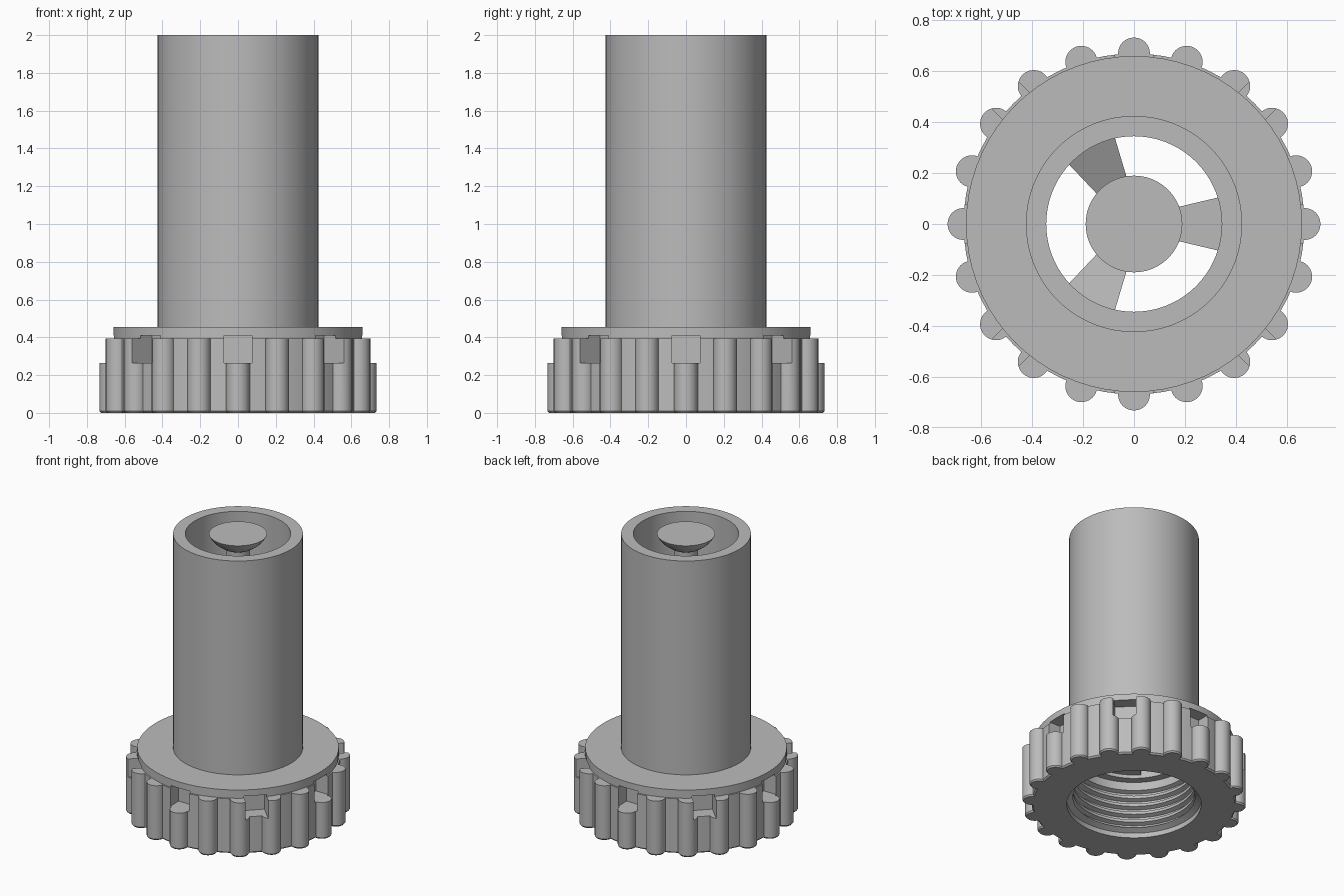
import bpy, bmesh
from math import cos, sin, pi, radians
from mathutils import Matrix, Vector

if "Cube" in bpy.data.objects:
    bpy.data.objects.remove(bpy.data.objects["Cube"], do_unlink=True)

grey = bpy.data.materials.new("plain grey")
grey.use_nodes = True
COLOUR = (0.5, 0.5, 0.5, 1)
grey.diffuse_color = COLOUR
grey.node_tree.nodes["Principled BSDF"].inputs["Base Color"].default_value = COLOUR

BORE, TUBE_R = 0.345, 0.425
COLLAR_R, COLLAR_H = 0.67, 0.395


def finish(name, bm):
    bmesh.ops.recalc_face_normals(bm, faces=bm.faces)
    mesh = bpy.data.meshes.new(name)
    bm.to_mesh(mesh)
    bm.free()
    mesh.materials.append(grey)
    obj = bpy.data.objects.new(name, mesh)
    bpy.context.collection.objects.link(obj)
    return obj


def lathe_into(bm, profile, segments, centre=(0, 0)):
    """Spin a closed (radius, height) loop; zero radius collapses to a pole."""
    rings = []
    for r, z in profile:
        count = segments if r > 0 else 1
        rings.append([bm.verts.new((centre[0] + r * cos(2 * pi * i / segments),
                                    centre[1] + r * sin(2 * pi * i / segments), z))
                      for i in range(count)])
    for a, b in zip(rings, rings[1:] + rings[:1]):
        if len(a) == len(b) == 1:
            continue
        for i in range(segments):
            j = (i + 1) % segments
            quad = [a[i % len(a)], a[j % len(a)], b[j % len(b)], b[i % len(b)]]
            bm.faces.new(list(dict.fromkeys(quad)))


def lathe(name, profile, segments=72):
    bm = bmesh.new()
    lathe_into(bm, profile, segments)
    return finish(name, bm)


def boolean(obj, tool, operation):
    tool.hide_render = True
    mod = obj.modifiers.new(operation, 'BOOLEAN')
    mod.operation, mod.object, mod.solver = operation, tool, 'EXACT'
    bpy.context.view_layer.objects.active = obj
    bpy.ops.object.modifier_apply(modifier=mod.name)


# Tube with its flange
tube = lathe("tube_and_flange", [
    (BORE, COLLAR_H), (0.66, COLLAR_H), (0.66, 0.455), (TUBE_R, 0.455),
    (TUBE_R, 2), (BORE, 2)])

# Collar with ridged thread inside
profile = [(0.44, 0), (0.66, 0), (COLLAR_R, 0.01), (COLLAR_R, COLLAR_H), (0.40, COLLAR_H)]
pitch = 0.06
for i in reversed(range(5)):
    z = 0.05 + i * pitch
    profile += [(0.40, z + 0.045), (0.43, z + 0.035), (0.43, z + 0.015), (0.40, z + 0.005)]
profile.append((0.44, 0.035))
collar = lathe("threaded_collar", profile)

# Grip ribs round the collar
bm = bmesh.new()
for i in range(20):
    a = 2 * pi * i / 20
    lathe_into(bm, [(0, 0), (0.055, 0), (0.063, 0.01), (0.063, COLLAR_H), (0, COLLAR_H)],
               24, (COLLAR_R * cos(a), COLLAR_R * sin(a)))
ribs = finish("grip_ribs", bm)
boolean(collar, ribs, 'UNION')

# Eight slots cut through the collar and the flange underside
bm = bmesh.new()
for i in range(8):
    box = (Matrix.Rotation(i * pi / 4, 4, 'Z') @ Matrix.Translation((0.685, 0, 0.3375))
           @ Matrix.Diagonal((0.23, 0.15, 0.145, 1)))
    bmesh.ops.create_cube(bm, size=1, matrix=box)
slots = finish("slot_cutters", bm)
for part in (collar, tube):
    boolean(part, slots, 'DIFFERENCE')
for helper in (ribs, slots):
    bpy.data.objects.remove(helper, do_unlink=True)

# Central stem with a flared head
stem = lathe("stem_and_head", [
    (0, 0.42), (0.08, 0.42), (0.08, 1.91), (0.11, 1.915), (0.15, 1.945),
    (0.18, 1.98), (0.19, 2), (0, 2)], 48)

# Three spokes holding the stem, tops rising outward
bm = bmesh.new()
for i in range(3):
    turn = Matrix.Rotation(i * 2 * pi / 3, 3, 'Z')
    low, high = [], []
    for r, w, top in ((0.06, 0.04, 0.5), (0.355, 0.11, 0.64)):
        for side in (-w, w) if r < 0.1 else (w, -w):
            low.append(bm.verts.new(turn @ Vector((r, side, 0.42))))
            high.append(bm.verts.new(turn @ Vector((r, side, top))))
    bm.faces.new(low)
    bm.faces.new(high)
    for k in range(4):
        n = (k + 1) % 4
        bm.faces.new((low[k], low[n], high[n], high[k]))
spokes = finish("spokes", bm)

# Smooth round walls, crisp edges
bpy.ops.object.select_all(action='DESELECT')
for obj in (tube, collar, stem, spokes):
    obj.select_set(True)
bpy.context.view_layer.objects.active = tube
bpy.ops.object.shade_smooth_by_angle(angle=radians(30))
